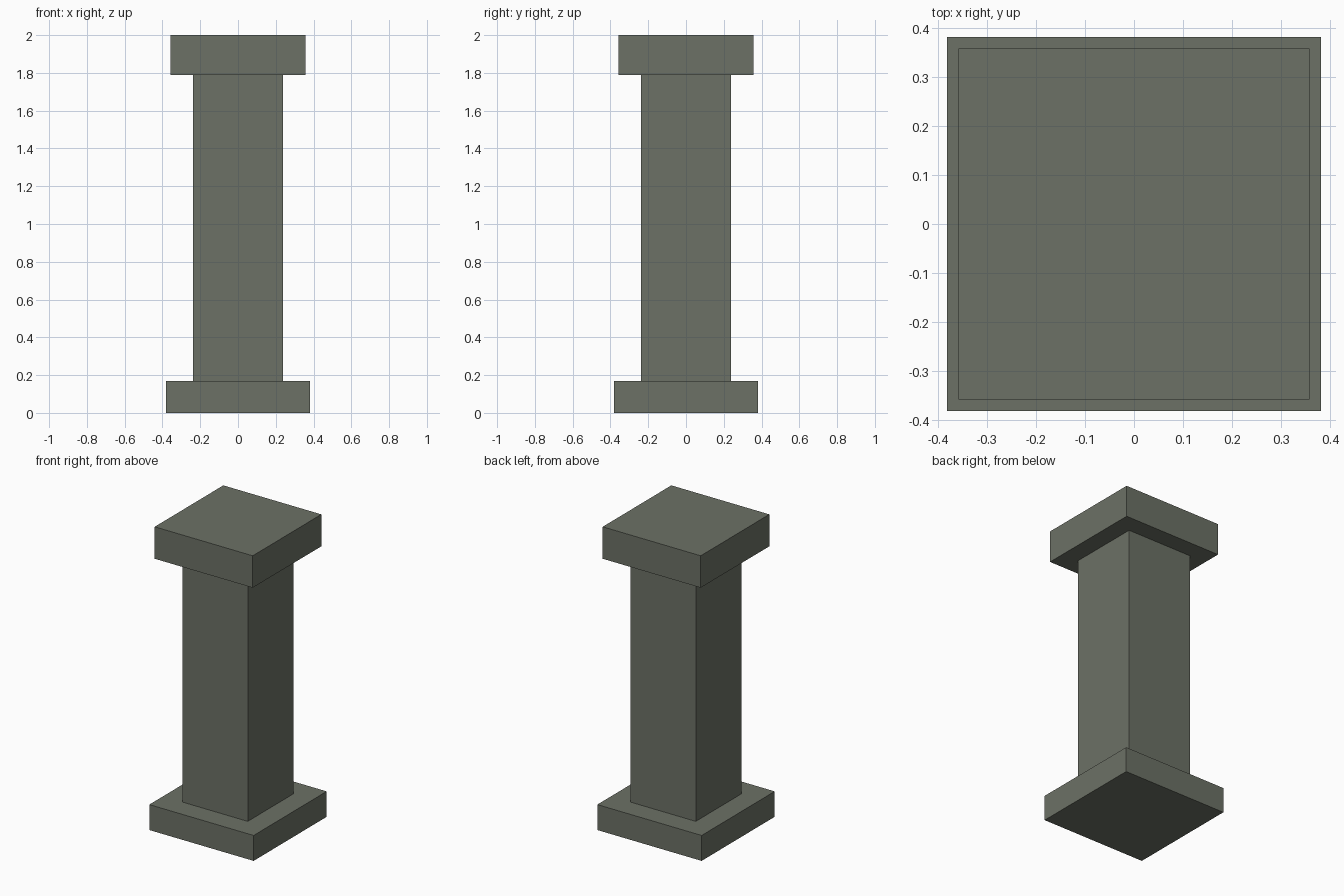
import bpy

if "Cube" in bpy.data.objects:
    bpy.data.objects.remove(bpy.data.objects["Cube"])

# Single stone colour
stone = bpy.data.materials.new("grey green stone")
stone.diffuse_color = (0.150, 0.165, 0.132, 1.0)
stone.use_nodes = True
stone.node_tree.nodes["Principled BSDF"].inputs["Base Color"].default_value = stone.diffuse_color


def block(name, half_width, z0, z1):
    """Square block centred on the axis, spanning z0 to z1."""
    bpy.ops.mesh.primitive_cube_add(size=1, location=(0, 0, (z0 + z1) / 2))
    ob = bpy.context.object
    ob.name = name
    ob.scale = (2 * half_width, 2 * half_width, z1 - z0)
    bpy.ops.object.transform_apply(location=False, rotation=False, scale=True)
    ob.data.materials.append(stone)
    return ob


# Plinth, shaft and cap stacked on each other
block("base_plinth", 0.381, 0.0, 0.168)
block("shaft", 0.238, 0.168, 1.789)
block("top_cap", 0.358, 1.789, 2.0)
